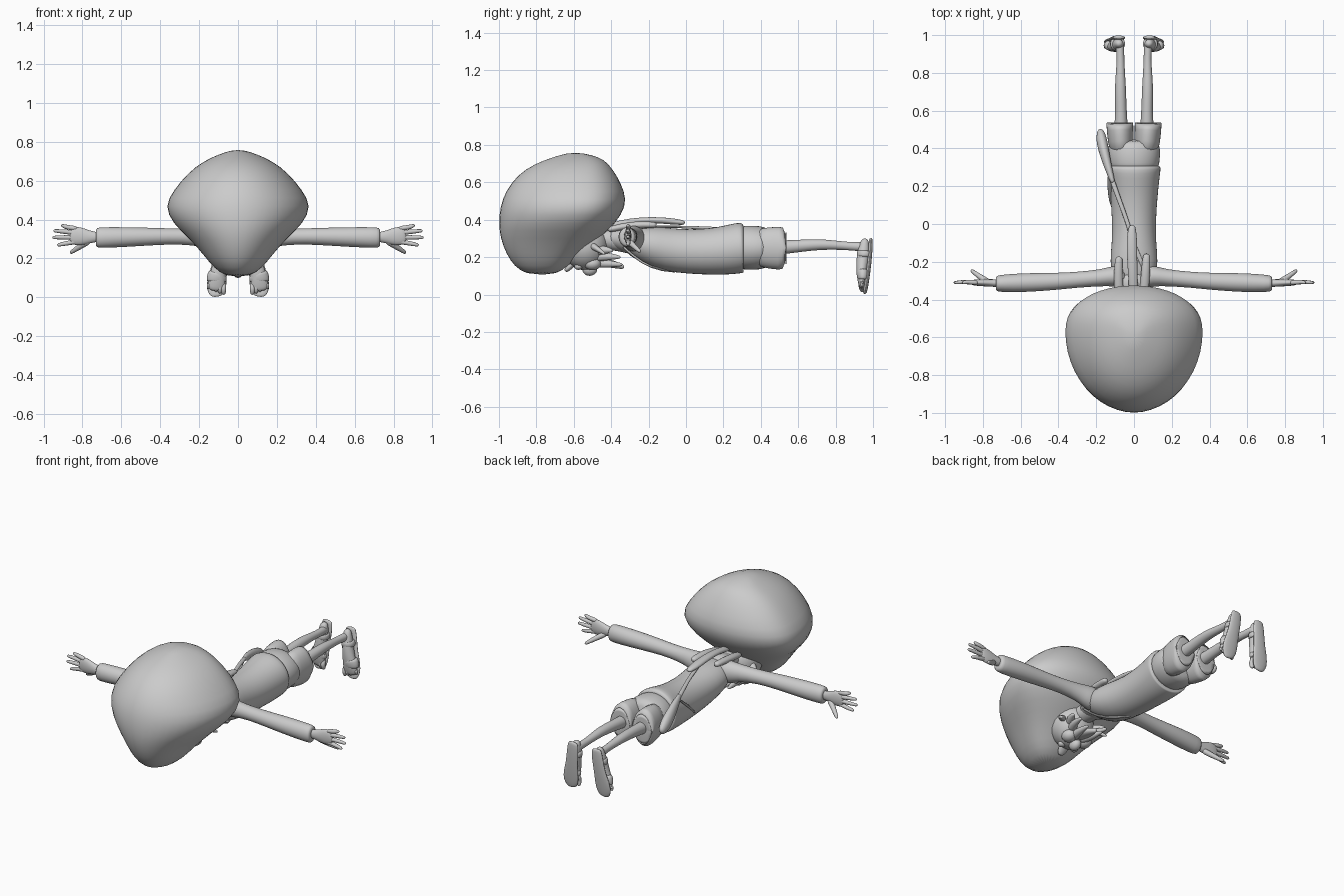
import bpy, bmesh, math
from mathutils import Vector

grey = bpy.data.materials.new("plain grey")
grey.diffuse_color = (0.6, 0.6, 0.6, 1)


def finish(bm, name, mirror, subsurf=1):
    bmesh.ops.recalc_face_normals(bm, faces=bm.faces)
    me = bpy.data.meshes.new(name)
    bm.to_mesh(me)
    bm.free()
    me.materials.append(grey)
    for p in me.polygons:
        p.use_smooth = True
    ob = bpy.data.objects.new(name, me)
    bpy.context.collection.objects.link(ob)
    if mirror:
        ob.modifiers.new("mirror", 'MIRROR').use_mirror_merge = False
    if subsurf:
        m = ob.modifiers.new("smooth", 'SUBSURF')
        m.levels = m.render_levels = subsurf
    return ob


def skin(bm, rings):
    """Joins rings of points into a closed skin."""
    vs = [[bm.verts.new(p) for p in r] for r in rings]
    n = len(vs[0])
    for a, b in zip(vs, vs[1:]):
        for i in range(n):
            j = (i + 1) % n
            bm.faces.new((a[i], a[j], b[j], b[i]))
    bm.faces.new(vs[0])
    bm.faces.new(vs[-1])


def sweep(name, pts, hint=(1, 0, 0), mirror=False, rounded=True, sides=12):
    """Oval sections (x, y, z, radius along hint, other radius) along a path."""
    hint = Vector(hint)
    P = [Vector(p[:3]) for p in pts]
    R = [(p[3], p[4] if len(p) > 4 else p[3]) for p in pts]
    T = [(P[min(i + 1, len(P) - 1)] - P[max(i - 1, 0)]).normalized() for i in range(len(P))]
    rows = [(p, r, t) for p, r, t in zip(P, R, T)]
    if rounded:
        for end, sgn in ((0, -1), (-1, 1)):
            p, (a, b), t = P[end], R[end], T[end]
            m = min(a, b) * sgn
            caps = [(p + t * m * .65, (a * .75, b * .75), t), (p + t * m, (a * .3, b * .3), t)]
            rows = rows + caps if sgn > 0 else caps[::-1] + rows
    rings = []
    for p, (a, b), t in rows:
        u = (hint - t * hint.dot(t)).normalized()
        v = t.cross(u)
        rings.append([p + u * a * math.cos(k) + v * b * math.sin(k)
                      for k in (2 * math.pi * i / sides for i in range(sides))])
    bm = bmesh.new()
    skin(bm, rings)
    return finish(bm, name, mirror)


def ball(name, c, r, mirror=False):
    bm = bmesh.new()
    bmesh.ops.create_uvsphere(bm, u_segments=24, v_segments=14, radius=1)
    for v in bm.verts:
        v.co = Vector([v.co[i] * r[i] + c[i] for i in range(3)])
    return finish(bm, name, mirror, 0)


# Big wrapped headdress: (height, half width, front y, back y)
levels = [(.758, .03, -.63, -.56), (.735, .10, -.71, -.46), (.70, .18, -.81, -.415),
          (.64, .26, -.905, -.37), (.55, .335, -.97, -.325), (.47, .382, -.998, -.318),
          (.38, .34, -1.006, -.375), (.30, .25, -.995, -.46), (.22, .18, -.965, -.56),
          (.15, .125, -.92, -.63), (.105, .06, -.85, -.70)]
rings = []
for z, w, y0, y1 in levels:
    yc = y1 - (y1 - y0) * .36
    ring = []
    for i in range(24):
        a = 2 * math.pi * i / 24
        s, c = math.sin(a), math.cos(a)
        y = yc + (y1 - yc) * s ** .85 if s > 0 else yc + (yc - y0) * s
        ring.append((w * c, y, z))
    rings.append(ring)
bm = bmesh.new()
skin(bm, rings)
finish(bm, "headdress", False)

# Face, turned downward under the headdress
ball("head", (0, -.54, .26), (.125, .125, .13))
ball("nose", (0, -.515, .135), (.03, .04, .035))
ball("cheek", (.055, -.50, .165), (.04, .045, .035), True)
ball("eye", (.045, -.575, .15), (.022, .022, .018), True)
sweep("ear", [(.10, -.50, .26, .02), (.135, -.47, .24, .025, .015), (.16, -.44, .22, .008)], mirror=True)
sweep("forelock", [(0, -.60, .17, .04, .02), (0, -.635, .135, .025, .015)])
sweep("neck", [(0, -.50, .30, .06), (0, -.36, .29, .055), (0, -.25, .27, .07)])

# Beard strands fanning back over the chest
sweep("beard_middle", [(0, -.49, .18, .05, .03), (0, -.42, .17, .045, .025), (0, -.345, .15, .015)])
for i, (x, y, z) in enumerate([(.05, -.35, .16), (.09, -.36, .20), (.11, -.40, .235)]):
    sweep("beard_strand_%d" % i, [(x * .5, -.49, .17 + i * .03, .028), (x * .9, -.43, z + .005, .024),
                                  (x, y, z, .01)], mirror=True)

# Shirt: torso and sleeves
sweep("torso", [(0, -.33, .30, .06, .055), (0, -.28, .285, .115, .08), (0, -.20, .263, .13, .107),
                (0, -.10, .24, .118, .117), (0, .02, .228, .117, .12), (0, .14, .23, .126, .126),
                (0, .23, .238, .135, .134), (0, .29, .25, .143, .137), (0, .305, .25, .143, .135),
                (0, .31, .25, .12, .11)], rounded=False, sides=20)
sweep("sleeve", [(.04, -.28, .295, .07, .075), (.11, -.275, .30, .055, .07), (.17, -.285, .31, .045, .05),
                 (.30, -.295, .313, .042, .040), (.42, -.305, .313, .046, .045), (.58, -.31, .31, .052, .052),
                 (.70, -.315, .307, .047, .055), (.728, -.315, .307, .042, .052), (.732, -.315, .307, .03, .035)],
      hint=(0, 1, 0), mirror=True, rounded=False, sides=16)

# Hands: palm, four fingers and thumb
sweep("palm", [(.72, -.313, .31, .022, .026), (.765, -.312, .31, .02, .034), (.81, -.31, .313, .02, .05),
               (.85, -.31, .318, .016, .048)], hint=(0, 1, 0), mirror=True)
for i, (z0, x1, z1) in enumerate([(.355, .90, .368), (.332, .94, .342), (.308, .945, .308), (.285, .92, .27)]):
    sweep("finger_%d" % i, [(.84, -.31, z0, .014), (.885, -.306, (z0 + z1) / 2, .013), (x1, -.31, z1, .010)],
          mirror=True, hint=(0, 1, 0), sides=8)
sweep("thumb", [(.775, -.305, .285, .019), (.815, -.28, .26, .016), (.855, -.25, .233, .011)],
      mirror=True, hint=(0, 1, 0), sides=8)

# Shorts: hips and two wide legs
sweep("shorts_hips", [(0, .26, .25, .12, .11), (0, .32, .25, .138, .122), (0, .40, .25, .142, .118),
                      (0, .45, .25, .13, .105)], rounded=False, sides=20)
sweep("shorts_leg", [(.065, .36, .25, .06, .10), (.07, .44, .25, .07, .113), (.074, .50, .247, .072, .117),
                     (.075, .535, .247, .073, .12), (.075, .54, .247, .07, .116), (.075, .53, .247, .05, .09)],
      mirror=True, rounded=False, sides=16)

# Bare legs
sweep("leg", [(.07, .48, .25, .04), (.068, .55, .255, .034, .037), (.07, .63, .262, .031, .033),
              (.072, .72, .268, .031, .03), (.072, .80, .264, .025, .025), (.071, .88, .258, .020, .022),
              (.075, .95, .255, .024, .027)], mirror=True)

# Feet pointing down, with toes and sandals
sweep("foot", [(.08, .955, .275, .026, .025), (.085, .95, .23, .032, .036), (.095, .942, .16, .036, .034),
               (.108, .938, .10, .046, .027), (.112, .94, .05, .047, .018)], mirror=True)
for i in range(5):
    x, r = .074 + .0195 * i, .015 - .0015 * i
    z = .026 + .006 * i
    sweep("toe_%d" % i, [(x, .942, .065, r), (x, .933, z + .018, r), (x, .94, z, r * .9)], mirror=True, sides=8)
sweep("sandal_sole", [(.08, .988, .29, .035, .011), (.085, .986, .24, .04, .012), (.095, .979, .16, .04, .012),
                      (.108, .97, .09, .053, .012), (.113, .962, .04, .052, .012), (.11, .957, .014, .036, .011)],
      mirror=True)
sweep("sandal_toe_strap", [(.105, .946, .125, .047, .035), (.108, .946, .12, .051, .037),
                           (.11, .946, .085, .055, .032), (.11, .946, .08, .05, .03)], mirror=True, rounded=False)
sweep("sandal_heel_strap", [(.085, .955, .235, .036, .038), (.085, .955, .23, .04, .042),
                            (.088, .953, .205, .042, .042), (.088, .953, .20, .037, .038)], mirror=True, rounded=False)

# Scarf tails lying on the back
sweep("scarf_tail_long", [(0, -.40, .37, .025, .015), (-.005, -.30, .393, .025, .016), (-.01, -.18, .40, .028, .017),
                          (-.012, -.08, .392, .03, .018), (-.01, -.02, .385, .02, .014)])
sweep("scarf_tail_left", [(-.075, -.40, .35, .025, .018), (-.085, -.30, .37, .026, .02), (-.08, -.19, .375, .022, .018)])
sweep("scarf_tail_right", [(.05, -.40, .35, .024, .018), (.06, -.28, .375, .026, .02), (.066, -.175, .372, .022, .018)])
sweep("collar", [(0, -.37, .30, .075, .06), (0, -.34, .30, .10, .075), (0, -.30, .295, .105, .08)])

# Shoulder strap with a long hanging pouch
sweep("back_strap", [(.07, -.27, .355, .012, .007), (0, -.12, .365, .012, .007), (-.03, 0, .36, .012, .007),
                     (-.08, .13, .355, .013, .01), (-.115, .23, .345, .015, .012)], sides=8)
sweep("chest_strap", [(.09, -.33, .25, .012, .007), (.07, -.24, .168, .012, .007), (.03, -.13, .126, .012, .007),
                      (-.05, 0, .118, .012, .007), (-.115, .08, .19, .012, .007), (-.13, .17, .27, .012, .007),
                      (-.13, .25, .335, .012, .007)], sides=8)
sweep("pouch", [(-.115, .23, .345, .014, .018), (-.14, .31, .325, .022, .03), (-.163, .40, .29, .03, .042),
                (-.172, .45, .265, .03, .042), (-.176, .48, .25, .022, .03)])
